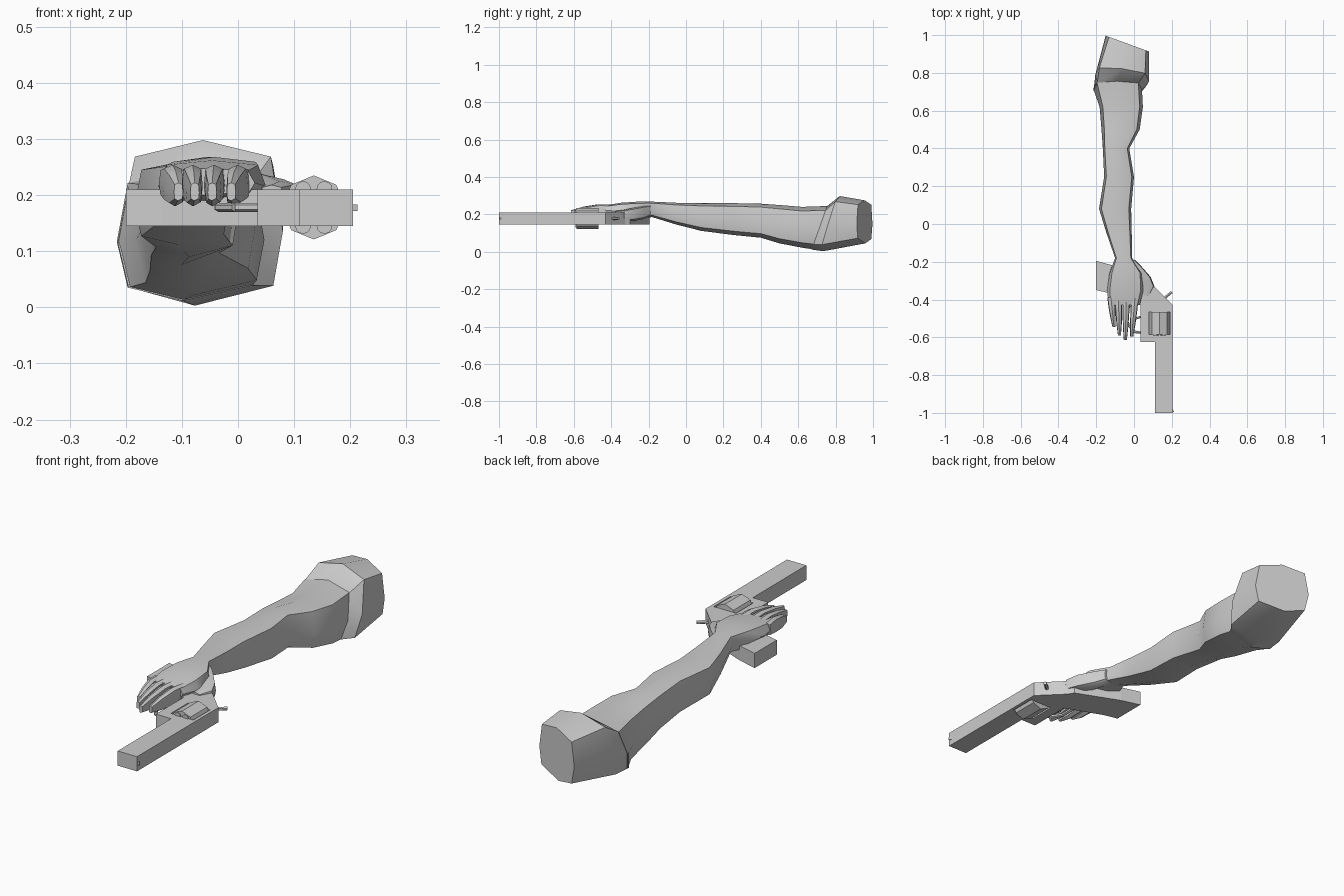
import bpy, bmesh, math
from mathutils import Vector

if "Cube" in bpy.data.objects:
    bpy.data.objects.remove(bpy.data.objects["Cube"], do_unlink=True)

grey = bpy.data.materials.new("light_grey")
grey.use_nodes = True
grey.diffuse_color = (0.6, 0.6, 0.6, 1)
grey.node_tree.nodes["Principled BSDF"].inputs["Base Color"].default_value = (0.6, 0.6, 0.6, 1)


def finish(name, bm, smooth=None):
    bmesh.ops.recalc_face_normals(bm, faces=bm.faces)
    mesh = bpy.data.meshes.new(name)
    bm.to_mesh(mesh)
    bm.free()
    mesh.materials.append(grey)
    obj = bpy.data.objects.new(name, mesh)
    bpy.context.collection.objects.link(obj)
    if smooth:
        bpy.ops.object.select_all(action='DESELECT')
        obj.select_set(True)
        bpy.context.view_layer.objects.active = obj
        bpy.ops.object.shade_smooth_by_angle(angle=math.radians(smooth))
    return obj


# Cross-section of a limb: u runs across (-1..1), v runs up (0..1)
SECTION = [(-1, .45), (-.85, .9), (0, 1), (.85, .9), (1, .45), (.88, .12), (-.1, 0), (-.85, .1)]


def ring(y, x0, x1, z0, z1, skew=0, lean=0):
    cx, hw = (x0 + x1) / 2, (x1 - x0) / 2
    return [Vector((cx + hw * u, y + skew * u + lean * (v - 1), z0 + (z1 - z0) * v))
            for u, v in SECTION]


def loft(name, rings, smooth=40):
    bm = bmesh.new()
    loops = [[bm.verts.new(p) for p in r] for r in rings]
    for a, b in zip(loops, loops[1:]):
        n = len(a)
        for i in range(n):
            j = (i + 1) % n
            bm.faces.new((a[i], a[j], b[j], b[i]))
    bm.faces.new(loops[0])
    bm.faces.new(loops[-1])
    return finish(name, bm, smooth)


def prism(name, outline, z0=.145, z1=.21):
    bm = bmesh.new()
    base = bm.faces.new([bm.verts.new((x, y, z0)) for x, y in outline])
    top = bmesh.ops.extrude_face_region(bm, geom=[base])["geom"]
    bmesh.ops.translate(bm, vec=(0, 0, z1 - z0),
                        verts=[v for v in top if isinstance(v, bmesh.types.BMVert)])
    return finish(name, bm)


def rod(name, start, end, radius, sides=8, turn=0):
    start, end = Vector(start), Vector(end)
    axis = end - start
    bm = bmesh.new()
    bmesh.ops.create_cone(bm, cap_ends=True, segments=sides, radius1=radius,
                          radius2=radius, depth=axis.length)
    bmesh.ops.rotate(bm, verts=bm.verts, matrix=axis.to_track_quat('Z', 'Y').to_matrix())
    bmesh.ops.translate(bm, verts=bm.verts, vec=(start + end) / 2)
    return finish(name, bm)


# Arm, running from the palm back to the raised shoulder cuff
loft("arm_and_palm", [
    ring(-.43, -.135, .03, .2, .248),
    ring(-.35, -.142, .05, .178, .262),
    ring(-.26, -.13, .045, .18, .268),
    ring(-.18, -.10, -.01, .185, .268),
    ring(-.05, -.145, -.012, .145, .262),
    ring(.08, -.185, -.015, .112, .26),
    ring(.25, -.158, 0, .09, .26),
    ring(.4, -.165, -.025, .075, .257),
    ring(.5, -.172, .03, .045, .25),
    ring(.62, -.182, .047, .022, .24),
    ring(.76, -.216, .042, .012, .245, 0, .08),
])
loft("shoulder_cuff", [
    ring(.75, -.214, .04, .012, .24, 0, .08),
    ring(.822, -.205, .08, .003, .298, -.017, .09),
    ring(.955, -.15, .08, .045, .275, -.042),
], 30)

# Four fingers: root x, tip x, tip y
fingers = [("little", -.122, -.106, -.545), ("ring", -.083, -.077, -.59),
           ("middle", -.041, -.046, -.615), ("index", .005, -.012, -.595)]
for label, root, tip, end in fingers:
    stations = [(0, .019, .195, .25), (.35, .018, .185, .254),
                (.7, .014, .18, .242), (1, .008, .19, .222)]
    loft(label + "_finger", [
        ring(-.39 + (end + .39) * t, root + (tip - root) * t - w,
             root + (tip - root) * t + w, z0, z1) for t, w, z0, z1 in stations])

loft("thumb", [
    ring(-.19, -.05, .005, .19, .25),
    ring(-.225, -.02, .04, .175, .245),
    ring(-.28, .01, .088, .165, .235),
    ring(-.33, .04, .108, .165, .225),
    ring(-.38, .04, .08, .175, .218),
])

# Revolver body: two halves around the cylinder window
prism("barrel_and_strap", [
    (.135, -1), (.205, -1), (.205, -.43), (.135, -.36),
    (.135, -.465), (.19, -.465), (.19, -.585), (.135, -.585)])
prism("barrel_and_frame", [
    (.135, -1), (.135, -.585), (.08, -.585), (.08, -.465), (.135, -.465), (.135, -.36),
    (.1, -.325), (.035, -.43), (.035, -.625), (.11, -.625), (.11, -1)])
prism("grip", [
    (-.2, -.35), (-.2, -.195), (-.11, -.22), (.085, -.3), (.1, -.325),
    (.035, -.43), (-.135, -.365)])

# Cylinder with raised chamber rims
AXIS_X, AXIS_Z = .135, .178
rod("cylinder", (AXIS_X, -.585, AXIS_Z), (AXIS_X, -.467, AXIS_Z), .057)
for i in range(6):
    a = math.radians(60 * i)
    x, z = AXIS_X + .038 * math.cos(a), AXIS_Z + .038 * math.sin(a)
    rod("chamber_rim", (x, -.59, z), (x, -.58, z), .014, 12)

# Trigger guard, trigger, hammer and front sight
guard = [(.04, -.575), (-.005, -.57), (-.035, -.52), (-.035, -.45), (.0, -.4)]
for a, b in zip(guard, guard[1:]):
    rod("trigger_guard", (*a, AXIS_Z), (*b, AXIS_Z), .008, 6)
rod("trigger", (.04, -.49, AXIS_Z), (-.005, -.505, AXIS_Z), .007, 6)
rod("hammer", (.14, -.41, AXIS_Z), (.2, -.36, AXIS_Z), .008, 6)
prism("front_sight", [(.2, -.998), (.213, -.995), (.2, -.975)], .172, .183)
